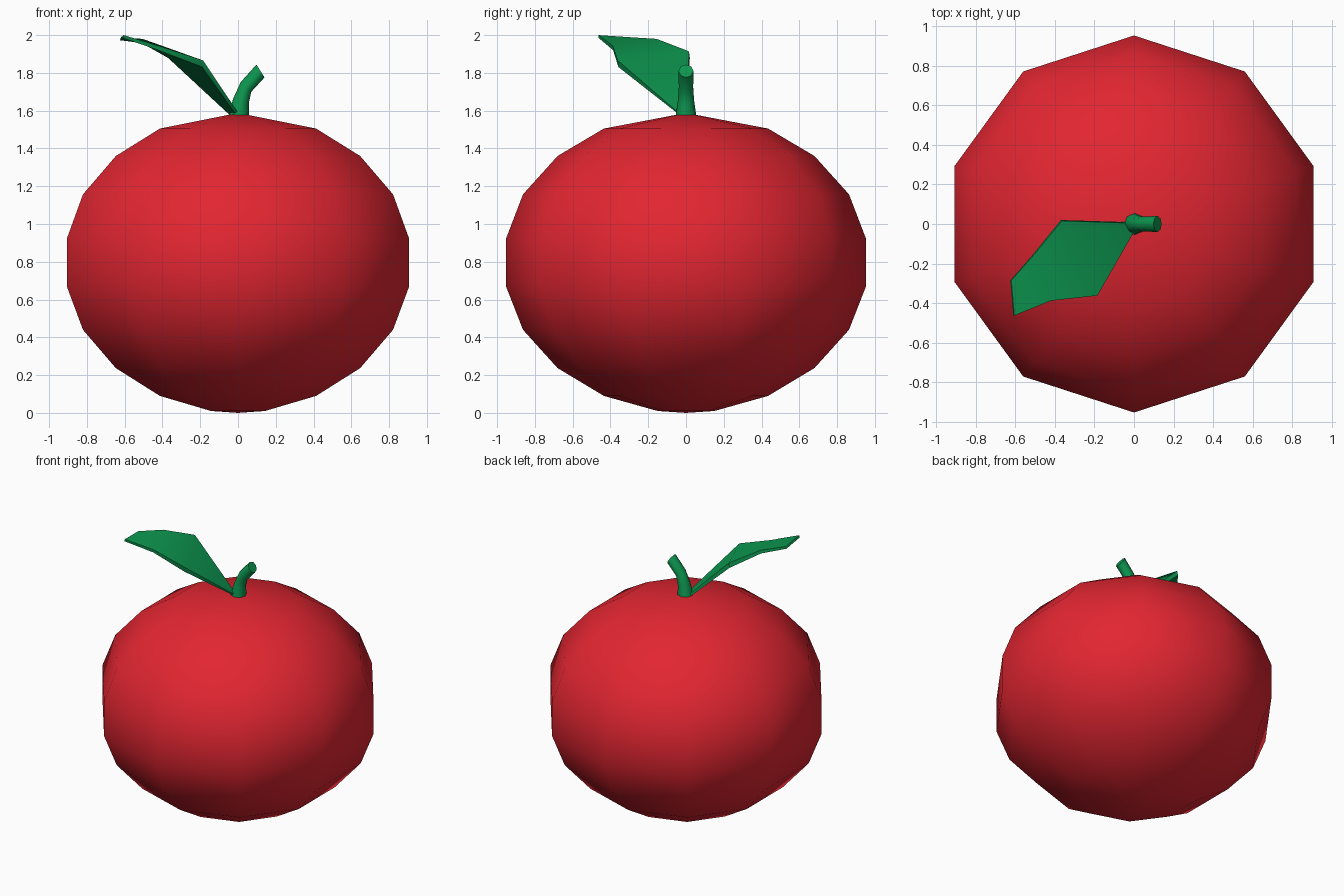
import bpy, bmesh, math
from mathutils import Vector

if "Cube" in bpy.data.objects:
    bpy.data.objects.remove(bpy.data.objects["Cube"])


def material(name, rgb):
    m = bpy.data.materials.new(name)
    m.diffuse_color = (*rgb, 1)
    m.use_nodes = True
    m.node_tree.nodes["Principled BSDF"].inputs["Base Color"].default_value = m.diffuse_color
    return m


RED = material("fruit red", (0.76, 0.019, 0.031))
GREEN = material("leaf green", (0.004, 0.31, 0.08))


def finish(bm, name, mat, angle):
    bmesh.ops.recalc_face_normals(bm, faces=bm.faces)
    me = bpy.data.meshes.new(name)
    bm.to_mesh(me)
    bm.free()
    ob = bpy.data.objects.new(name, me)
    bpy.context.collection.objects.link(ob)
    me.materials.append(mat)
    bpy.ops.object.select_all(action='DESELECT')
    ob.select_set(True)
    bpy.context.view_layer.objects.active = ob
    bpy.ops.object.shade_smooth_by_angle(angle=math.radians(angle))
    return ob


def bridge(bm, rings):
    for a, b in zip(rings, rings[1:]):
        n = len(a)
        for i in range(n):
            bm.faces.new((a[i], a[(i + 1) % n], b[(i + 1) % n], b[i]))


# Fruit body: ten-sided lathe with a vertex facing +y
profile = [(0.15, 0.01), (0.435, 0.09), (0.68, 0.237), (0.863, 0.44), (0.953, 0.67),
           (0.953, 0.922), (0.863, 1.157), (0.68, 1.36), (0.435, 1.505)]
bm = bmesh.new()
rings = [[bm.verts.new((r * math.cos(math.radians(90 + 36 * i)),
                        r * math.sin(math.radians(90 + 36 * i)), z)) for i in range(10)]
         for r, z in profile]
bridge(bm, rings)
for ring, z in ((rings[0], 0.0), (rings[-1], 1.588)):
    pole = bm.verts.new((0, 0, z))
    for i in range(10):
        bm.faces.new((ring[i], ring[(i + 1) % 10], pole))
finish(bm, "fruit_body", RED, 60)

# Stem: bent octagonal tube (x, z, radius, tilt)
bm = bmesh.new()
rings = []
for x, z, r, tilt in [(0.003, 1.57, 0.055, 0), (0.016, 1.652, 0.043, 15),
                      (0.042, 1.725, 0.038, 42), (0.119, 1.81, 0.04, 58)]:
    t = math.radians(tilt)
    u = Vector((math.cos(t), 0, -math.sin(t)))
    v = Vector((0, 1, 0))
    rings.append([bm.verts.new(Vector((x, 0, z)) + r * (u * math.cos(k * math.pi / 4)
                  + v * math.sin(k * math.pi / 4))) for k in range(8)])
bridge(bm, rings)
bm.faces.new(rings[0])
bm.faces.new(rings[-1])
finish(bm, "stem", GREEN, 50)

# Leaf: thick curved strip of front/back edge pairs
pairs = [((0.0, -0.04, 1.59), (-0.035, 0.005, 1.59)),
         ((-0.185, -0.362, 1.866), (-0.365, 0.016, 1.914)),
         ((-0.42, -0.388, 1.943), (-0.505, -0.155, 1.98)),
         ((-0.605, -0.463, 2.0), (-0.62, -0.285, 1.988))]
drop = [Vector((-0.01, 0.005, -0.012)), Vector((-0.005, 0.004, -0.035)),
        Vector((-0.005, 0.002, -0.022)), Vector((-0.005, 0, -0.015))]
bm = bmesh.new()
rings = []
for (a, b), d in zip(pairs, drop):
    a, b = Vector(a), Vector(b)
    rings.append([bm.verts.new(p) for p in (a, b, b + d, a + d)])
bridge(bm, rings)
bm.faces.new(rings[0])
bm.faces.new(rings[-1])
finish(bm, "leaf", GREEN, 45)
